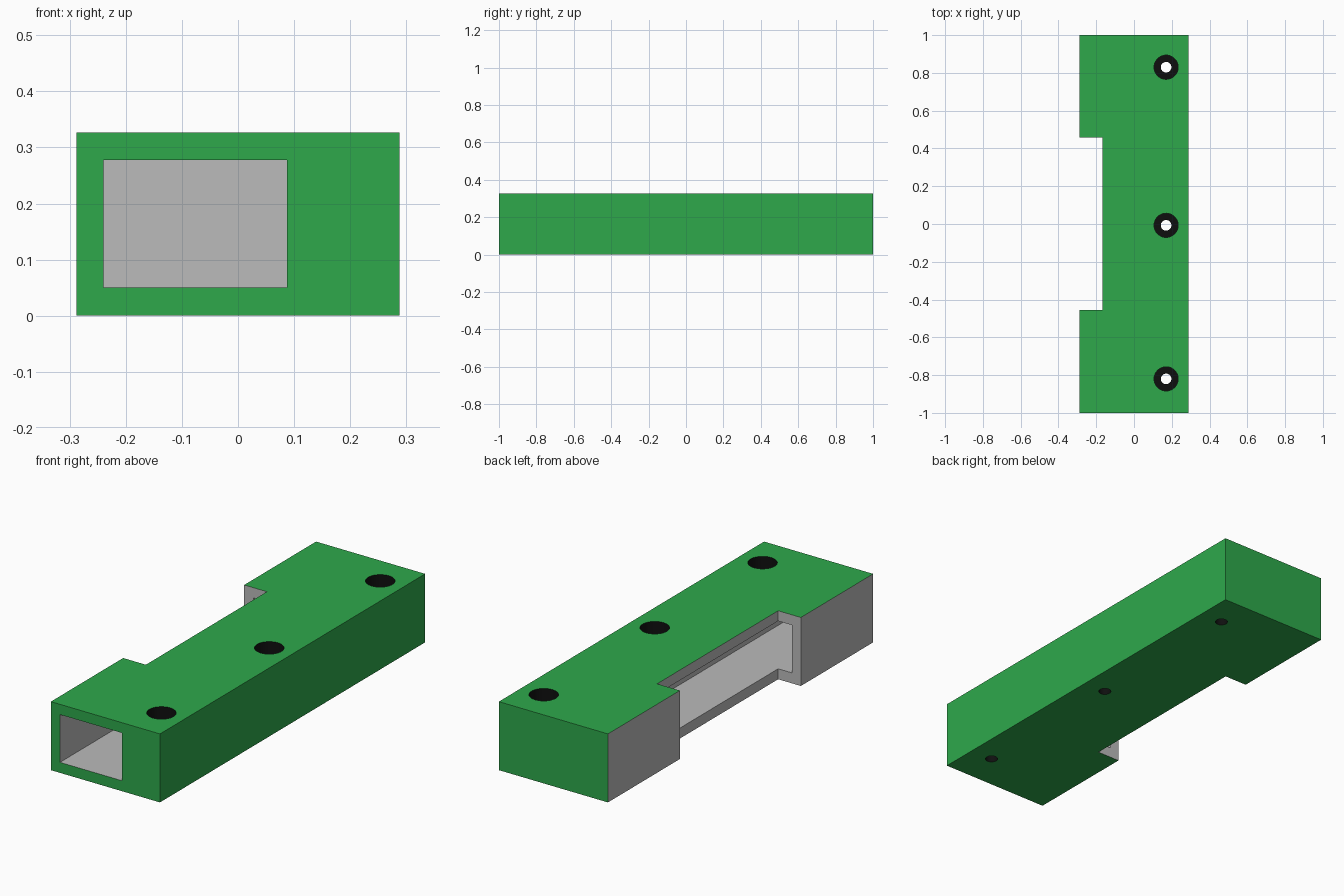
import bpy, math

if "Cube" in bpy.data.objects:
    bpy.data.objects.remove(bpy.data.objects["Cube"])


def material(name, srgb):
    m = bpy.data.materials.new(name)
    lin = [((c / 255 + 0.055) / 1.055) ** 2.4 for c in srgb]
    m.diffuse_color = (*lin, 1)
    m.use_nodes = True
    m.node_tree.nodes["Principled BSDF"].inputs["Base Color"].default_value = m.diffuse_color
    return m


def box(name, lo, hi):
    bpy.ops.mesh.primitive_cube_add(size=1, location=[(a + b) / 2 for a, b in zip(lo, hi)])
    ob = bpy.context.object
    ob.name = name
    ob.scale = [b - a for a, b in zip(lo, hi)]
    bpy.ops.object.transform_apply(location=True, rotation=True, scale=True)
    return ob


def cylinder(name, x, y, z0, z1, r):
    bpy.ops.mesh.primitive_cylinder_add(vertices=48, radius=r, depth=z1 - z0,
                                        location=(x, y, (z0 + z1) / 2))
    ob = bpy.context.object
    ob.name = name
    bpy.ops.object.transform_apply(location=True, rotation=True, scale=True)
    return ob


def cut(target, cutter):
    cutter.hide_render = True
    mod = target.modifiers.new("cut", 'BOOLEAN')
    mod.operation = 'DIFFERENCE'
    mod.solver = 'EXACT'
    mod.object = cutter
    bpy.context.view_layer.objects.active = target
    bpy.ops.object.modifier_apply(modifier=mod.name)
    bpy.data.objects.remove(cutter, do_unlink=True)


W, H = 0.288, 0.327
HOLE_X, HOLE_YS, HEAD_R, SHAFT_R = 0.17, (-0.82, -0.007, 0.83), 0.064, 0.028

# Block with a side notch and a channel that is open at the front
body = box("channel_block", (-W, -1, 0), (W, 1, H))
cut(body, box("notch_cutter", (-0.5, -0.455, -0.1), (-0.168, 0.458, 0.5)))
cut(body, box("channel_cutter", (-0.24, -1.1, 0.05), (0.087, 0.95, 0.278)))

# Counterbored screw holes
for y in HOLE_YS:
    cut(body, cylinder("shaft_cutter", HOLE_X, y, -0.1, 0.5, SHAFT_R))
    cut(body, cylinder("head_cutter", HOLE_X, y, H - 0.13, 0.5, HEAD_R))

# Colours: green outside, grey notch side and channel, black screw holes
me = body.data
me.materials.clear()
for m in (material("green", (46, 169, 75)), material("grey", (187, 187, 187)),
          material("black", (15, 15, 15))):
    me.materials.append(m)

for p in me.polygons:
    pts = [me.vertices[i].co for i in p.vertices]
    n, c = p.normal, p.center
    in_hole = any(all(math.hypot(v.x - HOLE_X, v.y - y) < HEAD_R + 0.002 for v in pts)
                  for y in HOLE_YS)
    outer = ((n.z > 0.9 and c.z > H - 0.002) or (n.z < -0.9 and c.z < 0.002)
             or (n.x > 0.9 and c.x > W - 0.002)
             or (abs(n.y) > 0.9 and abs(c.y) > 0.998))
    p.material_index = 0 if outer else 2 if in_hole else 1

bpy.ops.object.select_all(action='DESELECT')
body.select_set(True)
bpy.context.view_layer.objects.active = body
bpy.ops.object.shade_smooth_by_angle(angle=math.radians(30))
